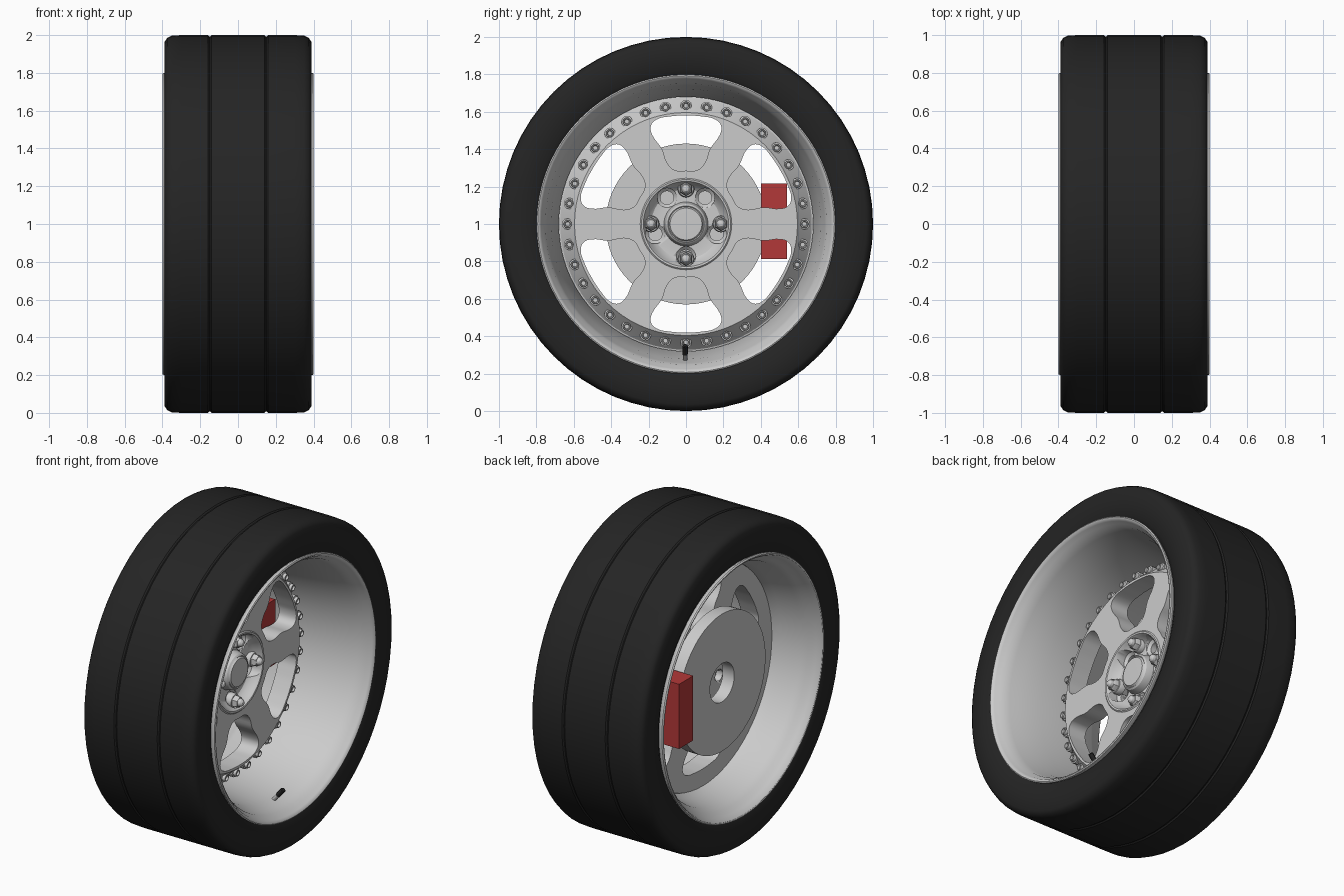
import bpy, bmesh, math
from mathutils import Matrix, Vector

if "Cube" in bpy.data.objects:
    bpy.data.objects.remove(bpy.data.objects["Cube"])

# Wheel frame: local x,y = wheel face (world y,z), local z = axle (world x)
WHEEL = Matrix(((0, 0, 1, 0), (1, 0, 0, 0), (0, 1, 0, 1), (0, 0, 0, 1)))


def material(name, rgb):
    m = bpy.data.materials.new(name)
    m.diffuse_color = (*rgb, 1)
    m.use_nodes = True
    m.node_tree.nodes["Principled BSDF"].inputs["Base Color"].default_value = m.diffuse_color
    return m


BLACK = material("rubber", (0.018, 0.018, 0.018))
RED = material("caliper_red", (0.45, 0.04, 0.04))


def add(name, mesh, mat=None, angle=30, matrix=WHEEL):
    mesh.transform(matrix)
    ob = bpy.data.objects.new(name, mesh)
    bpy.context.collection.objects.link(ob)
    if mat:
        mesh.materials.append(mat)
    bpy.ops.object.select_all(action='DESELECT')
    ob.select_set(True)
    bpy.context.view_layer.objects.active = ob
    bpy.ops.object.shade_smooth_by_angle(angle=math.radians(angle))
    return ob


def lathe_mesh(name, profile, steps, closed=True):
    """Spin (radius, axle position) points round the axle."""
    bm = bmesh.new()
    vs = [bm.verts.new((0, -r, h)) for r, h in profile]
    es = [bm.edges.new(p) for p in zip(vs, vs[1:])]
    if closed:
        es.append(bm.edges.new((vs[-1], vs[0])))
    bmesh.ops.spin(bm, geom=vs + es, cent=(0, 0, 0), axis=(0, 0, 1),
                   angle=2 * math.pi, steps=steps)
    bmesh.ops.remove_doubles(bm, verts=bm.verts, dist=1e-4)
    bmesh.ops.recalc_face_normals(bm, faces=bm.faces)
    me = bpy.data.meshes.new(name)
    bm.to_mesh(me)
    bm.free()
    return me


def lathe(name, profile, steps=64, mat=None, angle=30, at=None, closed=True):
    me = lathe_mesh(name, profile, steps, closed)
    if at:
        me.transform(Matrix.Translation(at))
    return add(name, me, mat, angle)


def polar(r, deg, h=0):
    a = math.radians(deg)
    return Vector((r * math.cos(a), r * math.sin(a), h))


# Tyre: shoulders, two shallow tread grooves, sidewalls down to the rim
half = [(0.79, 0.365), (0.82, 0.38), (0.88, 0.389), (0.965, 0.388), (0.985, 0.375),
        (0.997, 0.35), (1.0, 0.30), (1.0, 0.16), (0.993, 0.152), (0.993, 0.148), (1.0, 0.14)]
lathe("tire", half + [(r, -h) for r, h in reversed(half)] + [(0.76, -0.34), (0.76, 0.34)],
      64, BLACK, 35)

# Rim barrel: rolled flanges, bead step, tapering walls
inner = [(0.80, 0.385), (0.80, 0.396), (0.793, 0.40), (0.785, 0.397), (0.775, 0.385), (0.765, 0.36),
         (0.752, 0.345), (0.742, 0.30), (0.722, 0.24), (0.70, 0.10), (0.68, -0.06),
         (0.68, -0.13), (0.70, -0.17), (0.725, -0.29), (0.745, -0.325), (0.757, -0.345),
         (0.768, -0.365), (0.778, -0.388), (0.787, -0.398), (0.795, -0.40), (0.80, -0.393), (0.80, -0.385)]
lathe("rim_barrel", inner + [(0.785, -0.36), (0.765, -0.33), (0.72, -0.12),
                             (0.72, 0.10), (0.765, 0.33), (0.785, 0.36)], 72)

# Spoke face: filled outline with six windows, extruded
curve = bpy.data.curves.new("spoke_outline", 'CURVE')
curve.dimensions = '2D'
curve.fill_mode = 'BOTH'
curve.extrude = 0.06
curve.resolution_u = 4


def loop(points, smooth=False):
    sp = curve.splines.new('BEZIER' if smooth else 'POLY')
    pts = sp.bezier_points if smooth else sp.points
    pts.add(len(points) - 1)
    for p, (x, y) in zip(pts, points):
        if smooth:
            p.co = (x, y, 0)
            p.handle_left_type = p.handle_right_type = 'AUTO'
        else:
            p.co = (x, y, 0, 1)
    sp.use_cyclic_u = True


for radius in (0.595, 0.23):
    loop([polar(radius, i * 5)[:2] for i in range(72)])
side = [(0.06, 0.288), (0.1, 0.325), (0.128, 0.40), (0.182, 0.48), (0.188, 0.525),
        (0.16, 0.557), (0.085, 0.575)]
window = [(0, 0.285)] + side + [(0, 0.58)] + [(-x, y) for x, y in reversed(side)]
for k in range(6):
    turn = Matrix.Rotation(math.radians(60 * k), 2)
    loop([turn @ Vector(p) for p in window], True)
tmp = bpy.data.objects.new("outline_helper", curve)
bpy.context.collection.objects.link(tmp)
spokes = bpy.data.meshes.new_from_object(tmp.evaluated_get(bpy.context.evaluated_depsgraph_get()))
bpy.data.objects.remove(tmp)
spokes.transform(Matrix.Translation((0, 0, -0.05)))
add("spoke_face", spokes)

# Sloping bolt ring joining spokes to barrel
lathe("bolt_ring", [(0.585, 0.01), (0.596, 0.01), (0.604, 0.0), (0.672, -0.075),
                    (0.69, -0.08), (0.69, -0.12), (0.585, -0.11)], 72)

# Ring bolts with a socket in each head
for k in range(36):
    lathe("ring_bolt", [(0, -0.012), (0.012, -0.012), (0.015, 0.0), (0.02, 0.0), (0.022, -0.006),
                        (0.022, -0.018), (0.03, -0.02), (0.03, -0.08), (0, -0.08)],
          12, at=polar(0.633, 10 * k), closed=False)

# Hub bowl with five lug holes
hub = lathe("hub_bowl", [(0.095, -0.045), (0.15, -0.05), (0.185, -0.046), (0.205, -0.03), (0.218, -0.002),
                         (0.228, 0.014), (0.238, 0.016), (0.246, 0.009), (0.246, -0.112), (0.095, -0.112)], 64)
for k in range(5):
    cutter = lathe("lug_hole_cutter", [(0, 0.1), (0.052, 0.1), (0.052, -0.055), (0.036, -0.07),
                                       (0.036, -0.2), (0, -0.2)], 24,
                   at=polar(0.173, 54 + 72 * k), closed=False)
    mod = hub.modifiers.new("hole", 'BOOLEAN')
    mod.operation = 'DIFFERENCE'
    mod.solver = 'EXACT'
    mod.object = cutter
    cutter.hide_render = True
    cutter.hide_viewport = True

# Centre cap
lathe("center_cap", [(0, 0.012), (0.085, 0.01), (0.092, 0.0), (0.097, 0.004), (0.106, -0.004),
                     (0.118, -0.045), (0.118, -0.06), (0, -0.06)], 48, closed=False)

# Hexagonal wheel nuts with domed tips and washers
for k in range(4):
    at = polar(0.187, 90 * k)
    lathe("nut_body", [(0, 0.012), (0.03, 0.012), (0.037, 0.0), (0.037, -0.1), (0, -0.1)],
          6, at=at, closed=False)
    lathe("nut_tip", [(0, 0.04), (0.012, 0.037), (0.021, 0.028), (0.025, 0.01), (0, 0.01)],
          16, at=at, closed=False)
    lathe("nut_washer", [(0, -0.02), (0.04, -0.02), (0.045, -0.03), (0.045, -0.06), (0, -0.06)],
          20, at=at, closed=False)

# Brake disc
lathe("brake_disc", [(0.12, -0.17), (0.43, -0.17), (0.43, -0.25), (0.12, -0.25)], 64)

# Brake caliper block
bm = bmesh.new()
bmesh.ops.create_cube(bm, size=1, matrix=Matrix.Translation((0.47, 0.015, -0.225))
                      @ Matrix.Diagonal((0.14, 0.405, 0.21, 1)))
block = bpy.data.meshes.new("brake_caliper")
bm.to_mesh(block)
bm.free()
add("brake_caliper", block, RED)

# Tyre valve: metal base and black cap, leaning out of the barrel
lean = Matrix.Translation((-0.005, -0.725, 0.255)) @ Matrix.Rotation(math.radians(-50), 4, 'X')
for name, r, a, b, mat in (("valve_stem", 0.012, -0.01, 0.045, None),
                           ("valve_cap", 0.015, 0.04, 0.10, BLACK)):
    me = lathe_mesh(name, [(0, a), (r, a), (r, b - 0.005), (r * 0.7, b), (0, b)], 12, False)
    me.transform(lean)
    add(name, me, mat)
